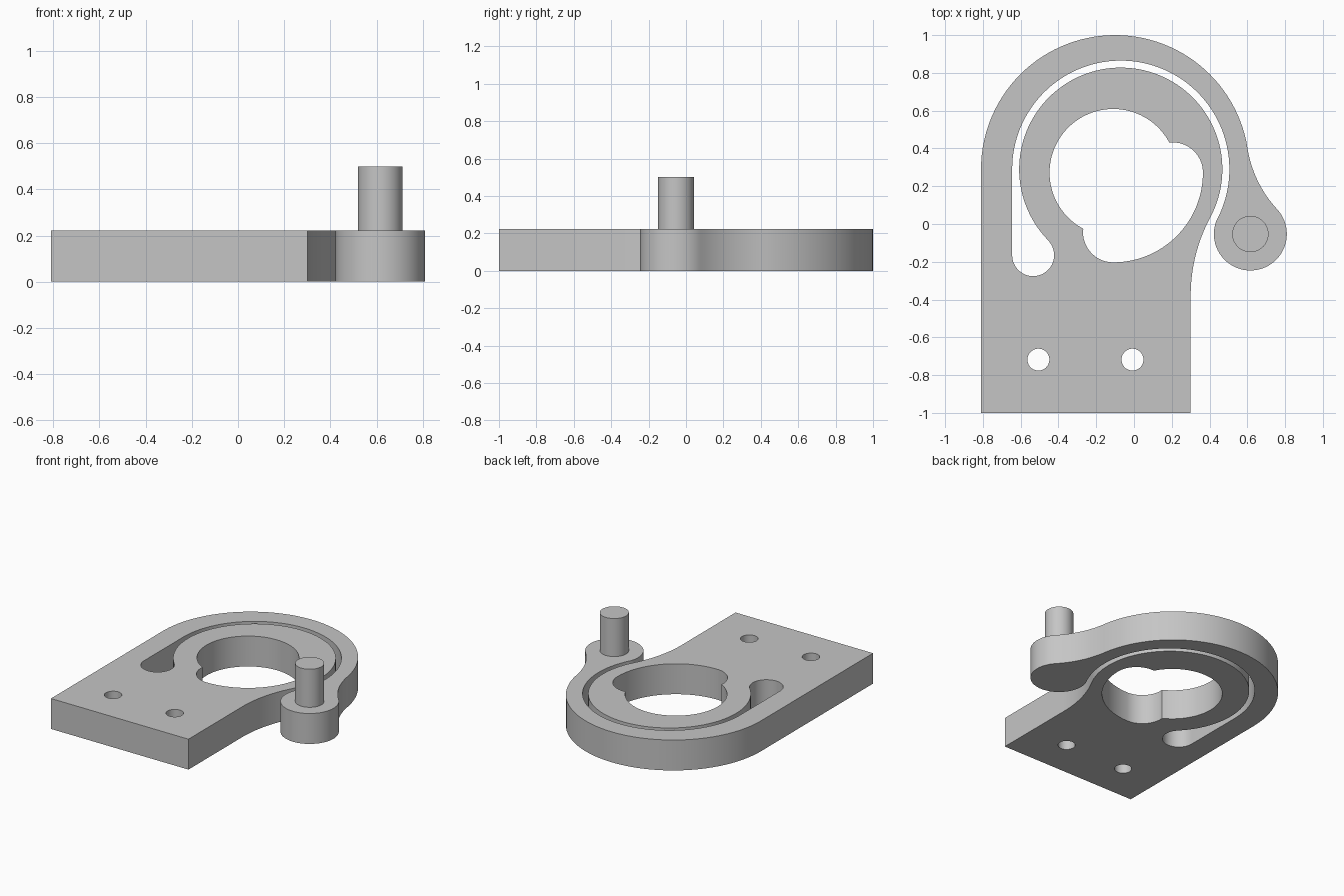
import bpy, bmesh, math
from mathutils import Vector

cube = bpy.data.objects.get("Cube")
if cube:
    bpy.data.objects.remove(cube)

THICK = 0.222
PIN_TOP = 0.5

grey = bpy.data.materials.new("plain grey")
grey.use_nodes = True
GREY = (0.56, 0.56, 0.56, 1)
grey.diffuse_color = GREY
grey.node_tree.nodes["Principled BSDF"].inputs["Base Color"].default_value = GREY


def arc(centre, r, start, end, step=4):
    """Points on an arc, angles in degrees, either turning direction."""
    n = max(4, round(abs(end - start) / step))
    angles = [math.radians(start + (end - start) * i / n) for i in range(n + 1)]
    return [Vector((centre[0] + r * math.cos(a), centre[1] + r * math.sin(a), 0)) for a in angles]


def bearing(a, b):
    return math.degrees(math.atan2(b[1] - a[1], b[0] - a[0]))


def add_loop(bm, points):
    """Closed edge loop, dropping repeated points where arcs meet."""
    kept = []
    for p in points:
        if not kept or (p - kept[-1]).length > 0.004:
            kept.append(p)
    if (kept[0] - kept[-1]).length < 0.004:
        kept.pop()
    verts = [bm.verts.new(p) for p in kept]
    for i, v in enumerate(verts):
        bm.edges.new((verts[i - 1], v))


def finish(bm, name):
    bmesh.ops.recalc_face_normals(bm, faces=bm.faces)
    mesh = bpy.data.meshes.new(name)
    bm.to_mesh(mesh)
    bm.free()
    mesh.materials.append(grey)
    ob = bpy.data.objects.new(name, mesh)
    bpy.context.collection.objects.link(ob)
    bpy.ops.object.select_all(action="DESELECT")
    ob.select_set(True)
    bpy.context.view_layer.objects.active = ob
    bpy.ops.object.shade_smooth_by_angle(angle=math.radians(30))


# Arc centres of the plate outline
ring = (-0.07, 0.29)
arm = (-0.10, 0.29)
boss = (0.616, -0.053)
slot = (-0.534, -0.165)
waist = (1.182, -0.38)
neck = (1.213, 0.499)

# Outline: base, waist, ring, slot end, inner arm, boss, neck, outer arm
outline = [Vector((-0.81, -1, 0)), Vector((0.30, -1, 0))]
outline += arc(waist, 0.882, 180, bearing(waist, ring), 2)
outline += arc(ring, 0.538, bearing(ring, waist), 360 + bearing(ring, slot), 3)
outline += arc(slot, 0.111, bearing(slot, ring), -180, 6)
outline += arc(ring, 0.575, 180, bearing(ring, boss), 3)
outline += arc(boss, 0.193, bearing(boss, ring), 360 + bearing(boss, neck))
outline += arc(neck, 0.62, 180 + bearing(boss, neck), 180 + bearing(arm, neck), 2)
outline += arc(arm, 0.71, bearing(arm, neck), 180, 3)

# Central opening: round bore plus a wider quarter with rounded ends
bore = (-0.11, 0.272)
lobe = 0.315
opening = arc(bore, 0.337, 28, 242, 3)
opening += arc((bore[0], bore[1] - lobe), 0.16, 173.5, 270)
opening += arc(bore, lobe + 0.16, 270, 360, 3)
opening += arc((bore[0] + lobe, bore[1]), 0.16, 0, 96.5)

# Plate with opening and two screw holes
bm = bmesh.new()
add_loop(bm, outline)
add_loop(bm, opening)
for x in (-0.506, -0.008):
    add_loop(bm, arc((x, -0.718), 0.058, 0, 360, 8))
bmesh.ops.triangle_fill(bm, use_beauty=True, edges=bm.edges[:])
result = bmesh.ops.extrude_face_region(bm, geom=bm.faces[:])
top = [g for g in result["geom"] if isinstance(g, bmesh.types.BMVert)]
bmesh.ops.translate(bm, verts=top, vec=(0, 0, THICK))
finish(bm, "plate_with_arm")

# Pin standing on the boss
bm = bmesh.new()
base = THICK - 0.02
bmesh.ops.create_cone(bm, cap_ends=True, segments=64, radius1=0.096, radius2=0.096,
                      depth=PIN_TOP - base)
bmesh.ops.translate(bm, verts=bm.verts, vec=(boss[0], boss[1], (PIN_TOP + base) / 2))
finish(bm, "pin")
